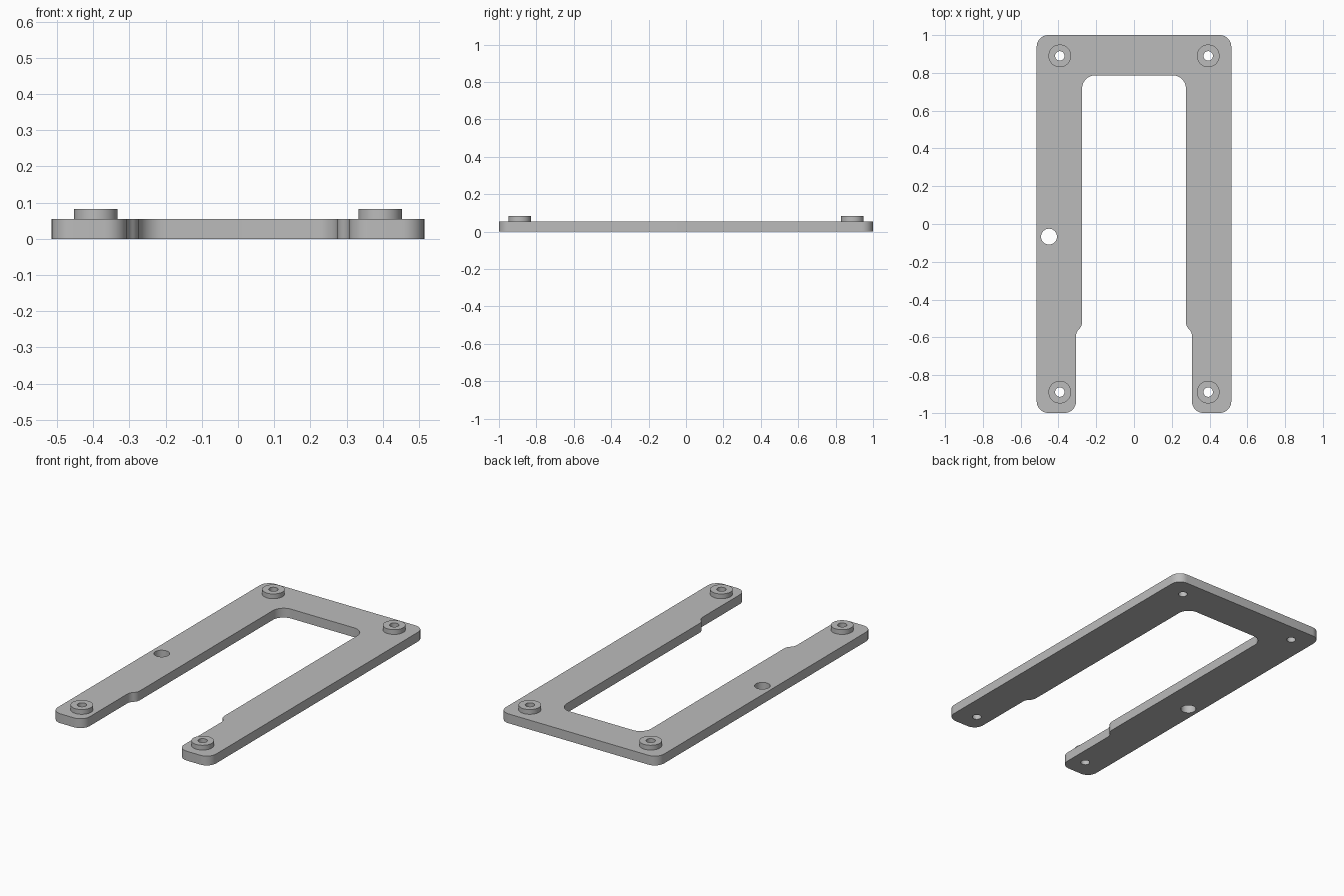
import bpy, bmesh, math
from mathutils import Vector

cube = bpy.data.objects.get("Cube")
if cube:
    bpy.data.objects.remove(cube, do_unlink=True)

PLATE_TOP = 0.055
BOSS_TOP = 0.083
BOSS_X, BOSS_Y = 0.393, 0.89
BOSS_R, SCREW_R = 0.06, 0.025

grey = bpy.data.materials.new("plain_grey")
grey.use_nodes = True
colour = (0.5, 0.5, 0.5, 1)
grey.diffuse_color = colour
grey.node_tree.nodes["Principled BSDF"].inputs["Base Color"].default_value = colour


def circle(cx, cy, r, n=40):
    return [Vector((cx + r * math.cos(2 * math.pi * i / n),
                    cy + r * math.sin(2 * math.pi * i / n))) for i in range(n)]


def fillet(corners, steps=10):
    """Round each (x, y, radius) corner of a closed outline with a true arc."""
    out = []
    for i, (x, y, r) in enumerate(corners):
        p = Vector((x, y))
        a = (Vector(corners[i - 1][:2]) - p).normalized()
        b = (Vector(corners[(i + 1) % len(corners)][:2]) - p).normalized()
        half = a.angle(b) / 2
        centre = p + (a + b).normalized() * (r / math.sin(half))
        start = p + a * (r / math.tan(half)) - centre
        end = p + b * (r / math.tan(half)) - centre
        sweep = start.angle(end)
        for k in range(steps + 1):
            t = k / steps
            arm = (start * math.sin((1 - t) * sweep) + end * math.sin(t * sweep)) / math.sin(sweep)
            out.append(centre + arm)
    return out


def extrude_loops(name, loops, z0, z1):
    """Fill an outline with holes and extrude it into a solid."""
    bm = bmesh.new()
    edges = []
    for loop in loops:
        verts = [bm.verts.new((p.x, p.y, z0)) for p in loop]
        edges += [bm.edges.new((verts[i - 1], verts[i])) for i in range(len(verts))]
    bmesh.ops.triangle_fill(bm, edges=edges, use_beauty=True, normal=(0, 0, 1))
    ext = bmesh.ops.extrude_face_region(bm, geom=bm.faces[:])
    moved = [g for g in ext["geom"] if isinstance(g, bmesh.types.BMVert)]
    bmesh.ops.translate(bm, verts=moved, vec=(0, 0, z1 - z0))
    bmesh.ops.recalc_face_normals(bm, faces=bm.faces[:])
    mesh = bpy.data.meshes.new(name)
    bm.to_mesh(mesh)
    bm.free()
    mesh.materials.append(grey)
    ob = bpy.data.objects.new(name, mesh)
    bpy.context.collection.objects.link(ob)
    bpy.ops.object.select_all(action="DESELECT")
    ob.select_set(True)
    bpy.context.view_layer.objects.active = ob
    bpy.ops.object.shade_smooth_by_angle(angle=math.radians(30))
    return ob


# U-shaped plate: one half of the outline, mirrored across x
half = [(0.515, 1, 0.06), (0.515, -1, 0.06), (0.307, -1, 0.06),
        (0.307, -0.572, 0.05), (0.275, -0.54, 0.05), (0.275, 0.787, 0.07)]
outline = fillet(half + [(-x, y, r) for x, y, r in reversed(half)])

# Screw holes at the corners and one larger hole in the right leg
places = {"back_left": (1, 1), "back_right": (-1, 1),
          "front_left": (1, -1), "front_right": (-1, -1)}
holes = [circle(sx * BOSS_X, sy * BOSS_Y, SCREW_R) for sx, sy in places.values()]
holes.append(circle(-0.45, -0.067, 0.042))
extrude_loops("base_plate", [outline] + holes, 0, PLATE_TOP)

# Raised ring around each screw hole
for label, (sx, sy) in places.items():
    x, y = sx * BOSS_X, sy * BOSS_Y
    extrude_loops(label + "_boss", [circle(x, y, BOSS_R), circle(x, y, SCREW_R)],
                  PLATE_TOP, BOSS_TOP)
